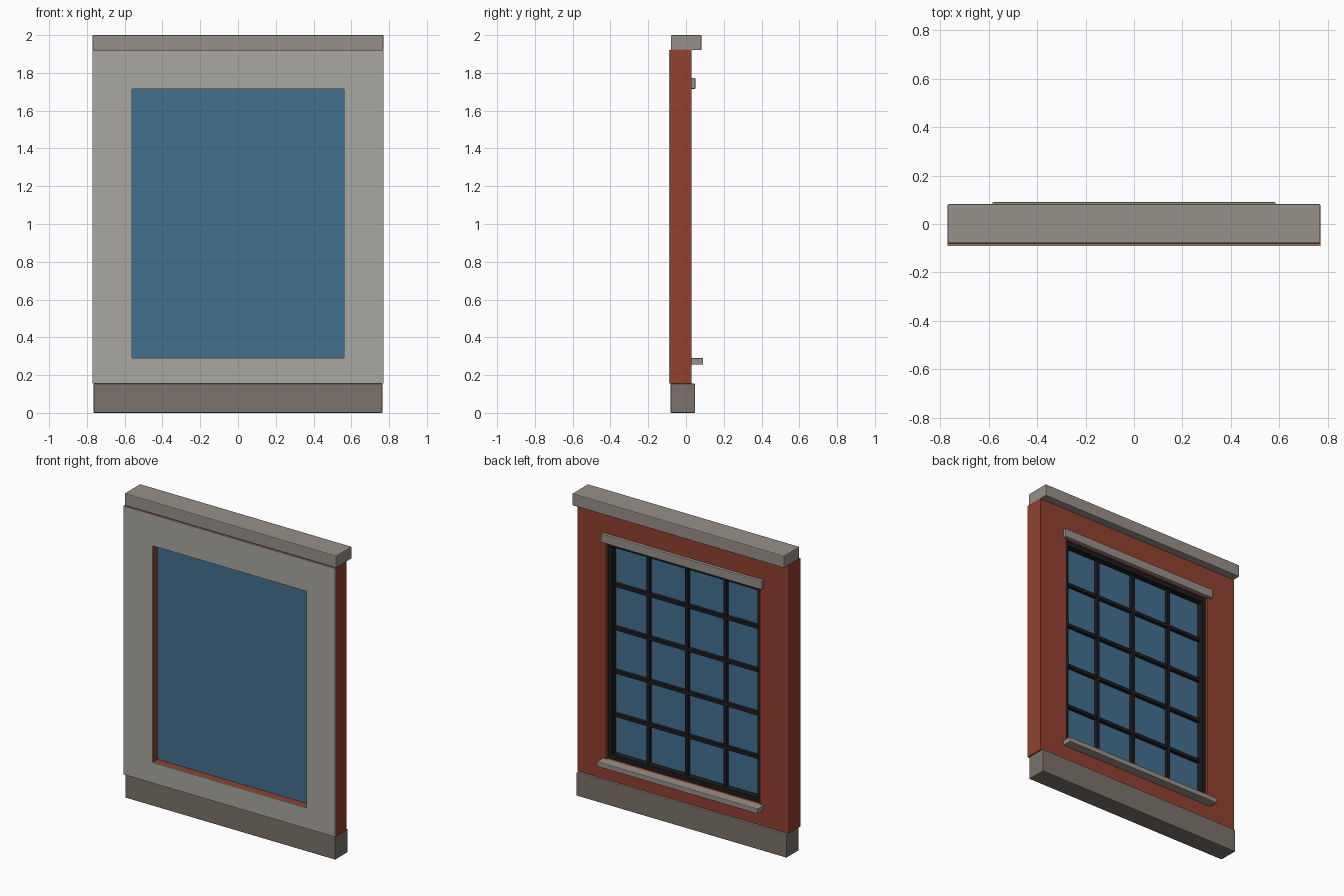
import bpy, bmesh

if "Cube" in bpy.data.objects:
    bpy.data.objects.remove(bpy.data.objects["Cube"])

def material(name, rgb):
    m = bpy.data.materials.new(name)
    m.diffuse_color = (*rgb, 1)
    m.use_nodes = True
    m.node_tree.nodes["Principled BSDF"].inputs["Base Color"].default_value = m.diffuse_color
    return m

BRICK = material("brick_red", (0.29, 0.052, 0.028))
PLASTER = material("plaster", (0.40, 0.39, 0.35))
STONE = material("stone", (0.31, 0.28, 0.25))
DARK_STONE = material("dark_stone", (0.20, 0.17, 0.145))
GLASS = material("glass", (0.055, 0.16, 0.28))
FRAME = material("dark_frame", (0.012, 0.012, 0.014))

def finish(name, bm, mat, bevel=0):
    bmesh.ops.recalc_face_normals(bm, faces=bm.faces)
    me = bpy.data.meshes.new(name)
    bm.to_mesh(me)
    bm.free()
    me.materials.append(mat)
    ob = bpy.data.objects.new(name, me)
    bpy.context.collection.objects.link(ob)
    if bevel:
        mod = ob.modifiers.new("soft_edges", 'BEVEL')
        mod.width, mod.segments = bevel, 2
    return ob

def box(name, x, y, z, mat, bevel=0):
    """Box from (min, max) ranges."""
    bm = bmesh.new()
    bmesh.ops.create_cube(bm, size=1)
    for v in bm.verts:
        v.co = [r[0] + (c + 0.5) * (r[1] - r[0]) for c, r in zip(v.co, (x, y, z))]
    return finish(name, bm, mat, bevel)

def ring(name, outer, inner, y, mat):
    """Rectangular surround; outer and inner are (half width, z min, z max)."""
    bm = bmesh.new()
    def loop(r, d):
        h, a, b = r
        return [bm.verts.new((px, d, pz)) for px, pz in ((-h, a), (h, a), (h, b), (-h, b))]
    loops = [loop(outer, y[0]), loop(inner, y[0]), loop(inner, y[1]), loop(outer, y[1])]
    for i in range(4):
        a, b = loops[i], loops[(i + 1) % 4]
        for j in range(4):
            k = (j + 1) % 4
            bm.faces.new((a[j], a[k], b[k], b[j]))
    return finish(name, bm, mat)

# Opening
W, Z0, Z1 = 0.56, 0.29, 1.715
opening = (W, Z0, Z1)
wall = (0.77, 0.155, 1.92)

# Wall with plaster skin on the front
ring("brick_wall", wall, opening, (-0.084, 0.03), BRICK)
ring("plaster_face", wall, opening, (-0.09, -0.084), PLASTER)

# Base and cornice
box("base_course", (-0.765, 0.765), (-0.082, 0.048), (0, 0.155), DARK_STONE, 0.005)
box("cornice", (-0.77, 0.77), (-0.08, 0.082), (1.92, 2.0), STONE, 0.005)

# Stone lintel and sill on the back
box("lintel", (-0.585, 0.585), (0.025, 0.05), (Z1, 1.773), STONE, 0.004)
box("sill", (-0.585, 0.585), (0.025, 0.09), (0.256, Z0), STONE, 0.004)

# Window pane, frame and glazing bars
box("glass_pane", (-W, W), (-0.036, -0.028), (Z0, Z1), GLASS)
t = 0.03
ring("window_frame", opening, (W - t, Z0 + t, Z1 - t), (-0.028, 0.012), FRAME)
COLS, ROWS, HALF = 4, 5, 0.011
for i in range(1, COLS):
    x = -W + 2 * W * i / COLS
    box(f"vertical_bar_{i}", (x - HALF, x + HALF), (-0.028, -0.005), (Z0 + t, Z1 - t), FRAME)
for i in range(1, ROWS):
    z = Z0 + (Z1 - Z0) * i / ROWS
    box(f"horizontal_bar_{i}", (-W + t, W - t), (-0.028, -0.006), (z - HALF, z + HALF), FRAME)
